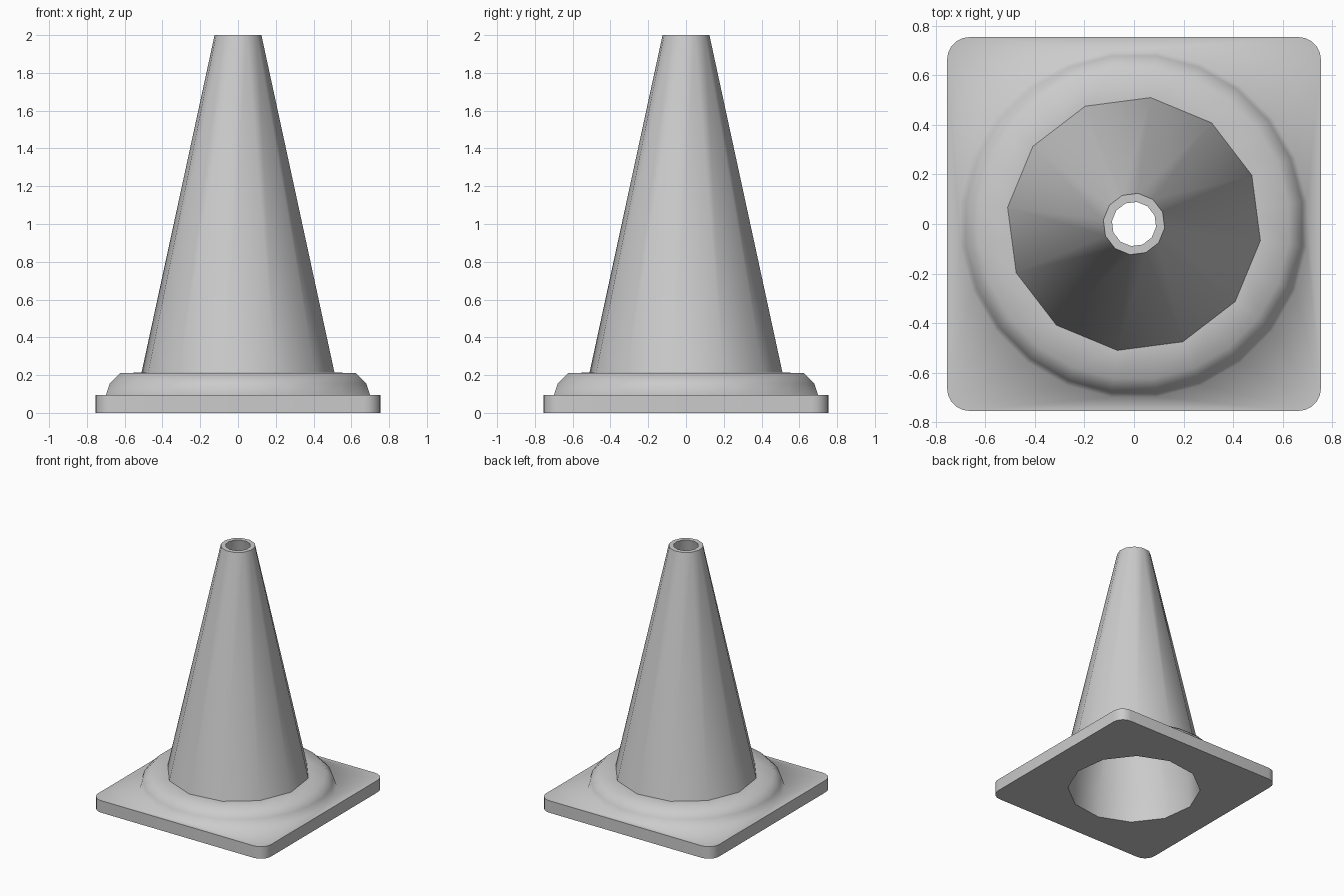
import bpy, bmesh
from math import cos, sin, pi, radians

if "Cube" in bpy.data.objects:
    bpy.data.objects.remove(bpy.data.objects["Cube"])


def twelve_gon(r, z, mid=False):
    # 12-sided loop; mid also adds the middle of each side (24 points)
    pts = []
    for k in range(24):
        a = radians(7.5 + 15 * k)
        if k % 2:
            pts.append((r * cos(a), r * sin(a), z))
        elif mid:
            s = r * cos(pi / 12)
            pts.append((s * cos(a), s * sin(a), z))
    return pts


def circle(r, z):
    return [(r * cos(radians(7.5 + 15 * k)), r * sin(radians(7.5 + 15 * k)), z)
            for k in range(24)]


def rounded_square(h, r, z):
    # four corners with six points each
    pts = []
    for c in range(4):
        m = pi / 4 + c * pi / 2
        cx, cy = (h - r) * 2 ** 0.5 * cos(m), (h - r) * 2 ** 0.5 * sin(m)
        for i in range(6):
            a = c * pi / 2 + i * pi / 10
            pts.append((cx + r * cos(a), cy + r * sin(a), z))
    return pts


def skin(name, loops, sharp):
    # bridge successive loops; loops listed in sharp become hard edges
    bm = bmesh.new()
    rings = [[bm.verts.new(p) for p in loop] for loop in loops]
    n = len(rings[0])
    for a, b in zip(rings, rings[1:]):
        for i in range(n):
            j = (i + 1) % n
            bm.faces.new((a[i], a[j], b[j], b[i])).smooth = True
    for s in sharp:
        for i in range(n):
            bm.edges.get((rings[s][i], rings[s][(i + 1) % n])).smooth = False
    mesh = bpy.data.meshes.new(name)
    bm.to_mesh(mesh)
    bm.free()
    obj = bpy.data.objects.new(name, mesh)
    bpy.context.collection.objects.link(obj)
    return obj


# Square foot plate rising into the round collar
skin("base_plate", [
    twelve_gon(0.49, 0, True),
    rounded_square(0.755, 0.09, 0),
    rounded_square(0.755, 0.09, 0.095),
    circle(0.705, 0.095),
    circle(0.685, 0.155),
    circle(0.63, 0.21),
    twelve_gon(0.515, 0.214, True),
], sharp=(1, 2))

# Hollow tapered cone: outer wall, rim, inner wall
skin("cone_body", [
    twelve_gon(0.515, 0.214),
    twelve_gon(0.125, 2),
    twelve_gon(0.09, 2),
    twelve_gon(0.48, 0.214),
    twelve_gon(0.49, 0),
], sharp=(1, 2))
